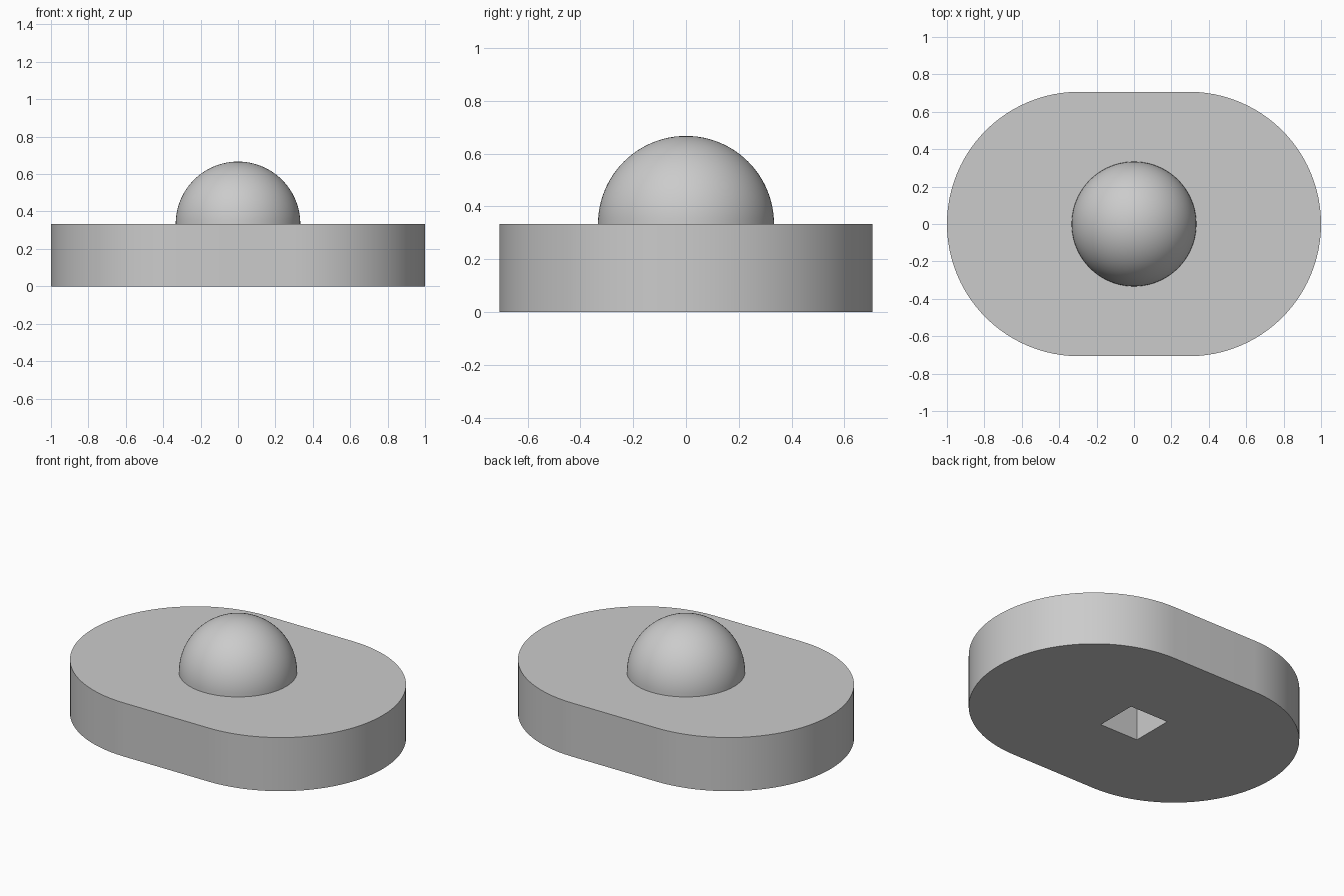
import bpy
import bmesh
from math import cos, sin, pi, radians

cube = bpy.data.objects.get("Cube")
if cube:
    bpy.data.objects.remove(cube, do_unlink=True)

THICK = 1 / 3        # plate height
END_R = 0.707        # radius of the rounded ends
DOME_R = 1 / 3
HOLE = 0.266         # side of the square socket

grey = bpy.data.materials.new("plain grey")
grey.use_nodes = True
colour = (0.6, 0.6, 0.6, 1)
grey.diffuse_color = colour
grey.node_tree.nodes["Principled BSDF"].inputs["Base Color"].default_value = colour


def make_object(name, bm):
    bmesh.ops.recalc_face_normals(bm, faces=bm.faces)
    mesh = bpy.data.meshes.new(name)
    bm.to_mesh(mesh)
    bm.free()
    mesh.materials.append(grey)
    obj = bpy.data.objects.new(name, mesh)
    bpy.context.collection.objects.link(obj)
    return obj


def prism(name, outline, z0, z1):
    bm = bmesh.new()
    face = bm.faces.new([bm.verts.new((x, y, z0)) for x, y in outline])
    top = bmesh.ops.extrude_face_region(bm, geom=[face])["geom"]
    verts = [v for v in top if isinstance(v, bmesh.types.BMVert)]
    bmesh.ops.translate(bm, verts=verts, vec=(0, 0, z1 - z0))
    return make_object(name, bm)


def smooth(obj):
    bpy.ops.object.select_all(action="DESELECT")
    obj.select_set(True)
    bpy.context.view_layer.objects.active = obj
    bpy.ops.object.shade_smooth_by_angle(angle=radians(30))


# Plate with two semicircular ends
STEPS = 48
outline = []
for side in (1, -1):
    for i in range(STEPS + 1):
        a = -pi / 2 + pi * i / STEPS
        outline.append((side * (1 - END_R + END_R * cos(a)), side * END_R * sin(a)))
base = prism("base_plate", outline, 0, THICK)

# Square socket cut through the plate, closed above by the dome
h = HOLE / 2
cutter = prism("socket_cutter", [(-h, -h), (h, -h), (h, h), (-h, h)], -0.1, THICK + 0.1)
cutter.hide_render = True
cut = base.modifiers.new("socket", "BOOLEAN")
cut.operation = "DIFFERENCE"
cut.solver = "EXACT"
cut.object = cutter
bpy.context.view_layer.objects.active = base
bpy.ops.object.modifier_apply(modifier=cut.name)
bpy.data.objects.remove(cutter, do_unlink=True)
smooth(base)

# Hemispherical dome with a flat underside
bm = bmesh.new()
bmesh.ops.create_uvsphere(bm, u_segments=96, v_segments=48, radius=DOME_R)
bmesh.ops.bisect_plane(bm, geom=bm.verts[:] + bm.edges[:] + bm.faces[:], dist=1e-5,
                       plane_co=(0, 0, 0), plane_no=(0, 0, 1), clear_inner=True)
rim = [e for e in bm.edges if e.is_boundary]
bmesh.ops.contextual_create(bm, geom=rim)
dome = make_object("dome", bm)
dome.location.z = THICK
smooth(dome)
